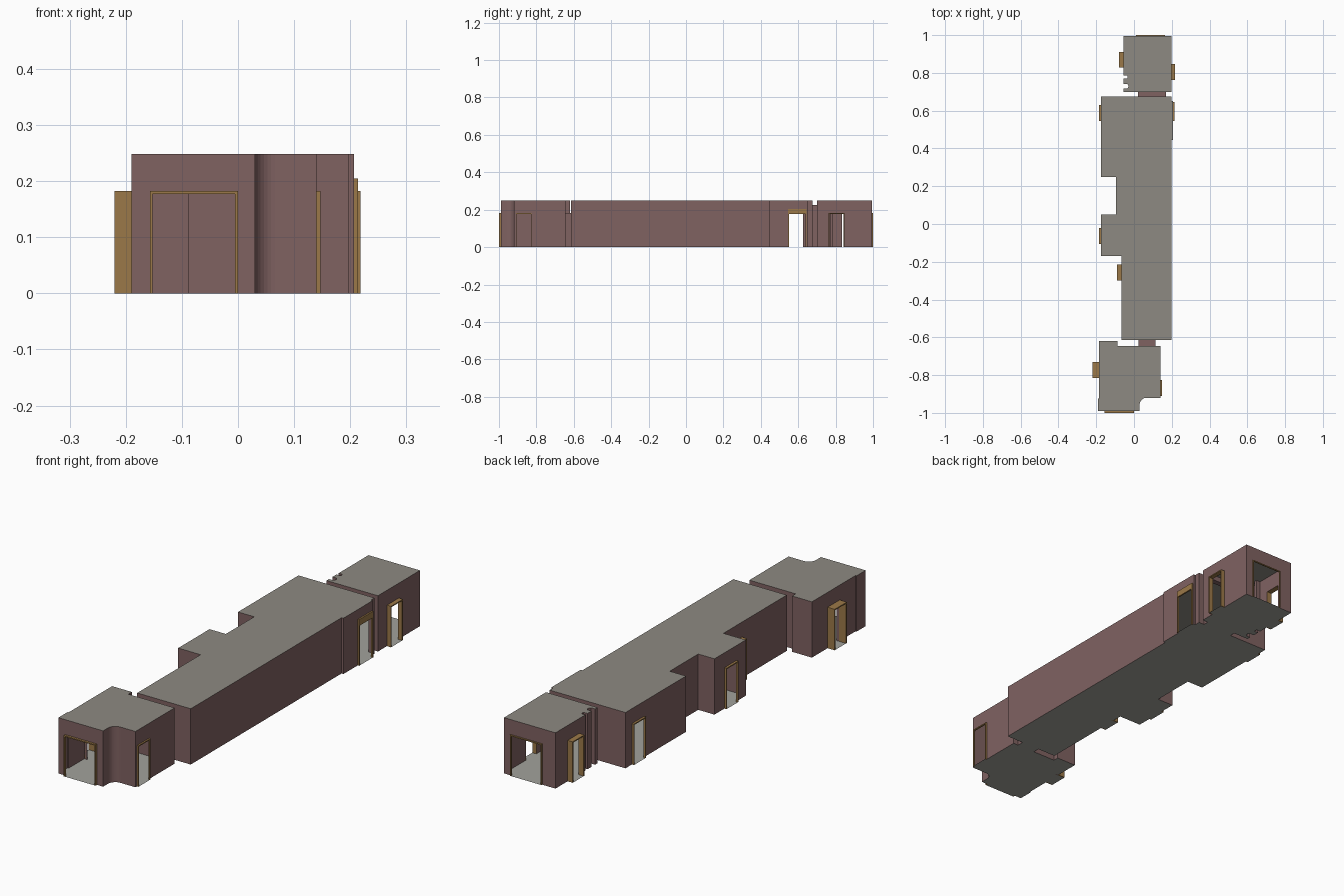
import bpy, bmesh, math

if "Cube" in bpy.data.objects:
    bpy.data.objects.remove(bpy.data.objects["Cube"])

H = 0.248   # ceiling height


def material(name, rgb):
    m = bpy.data.materials.new(name)
    m.diffuse_color = (*rgb, 1)
    m.use_nodes = True
    m.node_tree.nodes["Principled BSDF"].inputs["Base Color"].default_value = m.diffuse_color
    return m


WALL = material("dusty rose wall", (0.215, 0.122, 0.121))
CEIL = material("grey ceiling", (0.27, 0.255, 0.225))
FLOOR = material("pale floor", (0.36, 0.36, 0.33))
WOOD = material("ochre wood", (0.33, 0.19, 0.065))


def make(name, bm, mat):
    me = bpy.data.meshes.new(name)
    bm.to_mesh(me)
    bm.free()
    me.materials.append(mat)
    ob = bpy.data.objects.new(name, me)
    bpy.context.collection.objects.link(ob)
    return ob


def add_box(bm, lo, hi):
    vs = bmesh.ops.create_cube(bm, size=1)["verts"]
    for v in vs:
        v.co = [(a + b) / 2 + c * (b - a) for a, b, c in zip(lo, hi, v.co)]


def sheet(name, pts, z, mat):
    bm = bmesh.new()
    f = bm.faces.new([bm.verts.new((x, y, z)) for x, y in pts])
    f.normal_update()
    if f.normal.z < 0:
        f.normal_flip()
    return make(name, bm, mat)


def room(name, pts, holes):
    """pts counter-clockwise; holes {edge index: [(start, end, height)]} along the edge's main axis"""
    sheet(name + "_floor", pts, 0, FLOOR)
    sheet(name + "_ceiling", pts, H, CEIL)
    bm = bmesh.new()
    for i, a in enumerate(pts):
        b = pts[(i + 1) % len(pts)]
        ax = 0 if abs(b[0] - a[0]) > abs(b[1] - a[1]) else 1

        def panel(s, e, z0, z1):
            p = [[a[k] + (b[k] - a[k]) * t for k in (0, 1)] for t in (s, e)]
            bm.faces.new([bm.verts.new((*q, z)) for q, z in
                          ((p[0], z0), (p[1], z0), (p[1], z1), (p[0], z1))])

        cuts = []
        for s, e, h in holes.get(i, []):
            t = sorted((v - a[ax]) / (b[ax] - a[ax]) for v in (s, e))
            cuts.append((t[0], t[1], h))
        pos = 0
        for s, e, h in sorted(cuts):
            panel(pos, s, 0, H)
            panel(s, e, h, H)
            pos = e
        panel(pos, 1, 0, H)
    bmesh.ops.remove_doubles(bm, verts=bm.verts, dist=1e-5)
    make(name + "_walls", bm, WALL)


def portal(bm, axis, s, e, p, q, h, w, top):
    """two jambs and a head around the opening s..e, between depths p and q"""
    p, q = min(p, q), max(p, q)
    for a, b, z0, z1 in ((s - w, s, 0, h + top), (e, e + w, 0, h + top), (s, e, h, h + top)):
        if axis == 0:      # wall faces +-x, opening runs along y
            add_box(bm, (p, a, z0), (q, b, z1))
        else:
            add_box(bm, (a, p, z0), (b, q, z1))


def door(name, axis, s, e, at, out, h=0.177, w=0.005, top=0.005, reveal=0.0):
    if reveal:             # wall-coloured lining between wall and frame
        bm = bmesh.new()
        portal(bm, axis, s, e, at, at + reveal, h, w, top)
        make(name + "_lining", bm, WALL)
    bm = bmesh.new()
    portal(bm, axis, s, e, at + reveal, out, h, w, top)
    make(name + "_frame", bm, WOOD)
    rect = [(at, s), (out, s), (out, e), (at, e)]
    sheet(name + "_threshold", rect if axis == 0 else [(y, x) for x, y in rect], 0, FLOOR)


def passage(name, x0, x1, y0, y1, h):
    bm = bmesh.new()
    add_box(bm, (x0, y0, 0), (x1, y1, h))
    bmesh.ops.delete(bm, geom=[f for f in bm.faces if abs(f.normal.y) > 0.5
                               or f.calc_center_median().z < 0.01], context='FACES')
    make(name, bm, WALL)
    sheet(name + "_floor", [(x0, y0), (x1, y0), (x1, y1), (x0, y1)], 0, FLOOR)


# south room, with a rounded recess in its front right corner
arc = [(0.066 - 0.036 * math.cos(t * math.pi / 16), -0.956 + 0.036 * math.sin(t * math.pi / 16))
       for t in range(9)]
south = [(-0.19, -0.99), (0.03, -0.99)] + arc + [
    (0.14, -0.92), (0.14, -0.645), (-0.088, -0.645), (-0.088, -0.62),
    (-0.185, -0.62), (-0.185, -0.925), (-0.19, -0.925)]
n = len(arc) + 2
room("south_room", south, {0: [(-0.152, -0.005, 0.177)], n: [(-0.905, -0.83, 0.177)],
                           n + 1: [(0.025, 0.115, 0.182)], n + 4: [(-0.81, -0.735, 0.177)]})
door("front_door", 1, -0.152, -0.005, -0.99, -1.0)
door("south_right_door", 0, -0.905, -0.83, 0.14, 0.147)
door("south_left_door", 0, -0.81, -0.735, -0.185, -0.22, reveal=0.013)

# long middle room
middle = [(-0.065, -0.615), (0.198, -0.615), (0.198, 0.445), (0.207, 0.445), (0.207, 0.65),
          (0.198, 0.65), (0.198, 0.675), (-0.175, 0.675), (-0.175, 0.25), (-0.095, 0.25),
          (-0.095, 0.05), (-0.175, 0.05), (-0.175, -0.17), (-0.065, -0.17)]
room("middle_room", middle, {0: [(0.025, 0.115, 0.182)], 3: [(0.55, 0.64, 0.177)],
                             6: [(0.02, 0.17, 0.225)], 7: [(0.55, 0.625, 0.177)],
                             11: [(-0.1, -0.025, 0.177)], 13: [(-0.295, -0.22, 0.177)]})
door("middle_right_door", 0, 0.55, 0.64, 0.207, 0.214, top=0.028)
door("middle_left_door_north", 0, 0.55, 0.625, -0.175, -0.185)
door("middle_left_door_centre", 0, -0.1, -0.025, -0.175, -0.185)
door("middle_left_door_south", 0, -0.295, -0.22, -0.065, -0.09, reveal=0.012)

# north room, with small pilasters on its left wall
north = [(-0.055, 0.70), (0.198, 0.70), (0.198, 0.995), (-0.055, 0.995), (-0.055, 0.785),
         (-0.035, 0.785), (-0.035, 0.77), (-0.055, 0.77), (-0.055, 0.742), (-0.035, 0.742),
         (-0.028, 0.73), (-0.035, 0.717), (-0.055, 0.717)]
room("north_room", north, {0: [(0.02, 0.17, 0.225)], 1: [(0.768, 0.842, 0.177)],
                           2: [(0.015, 0.16, 0.177)], 3: [(0.833, 0.905, 0.177)]})
door("back_door", 1, 0.015, 0.16, 0.995, 1.0)
door("north_right_door", 0, 0.768, 0.842, 0.198, 0.218)
door("north_left_door", 0, 0.833, 0.905, -0.055, -0.08)

# openings joining the rooms
passage("south_passage", 0.025, 0.115, -0.645, -0.615, 0.182)
passage("north_passage", 0.02, 0.17, 0.675, 0.70, 0.225)
